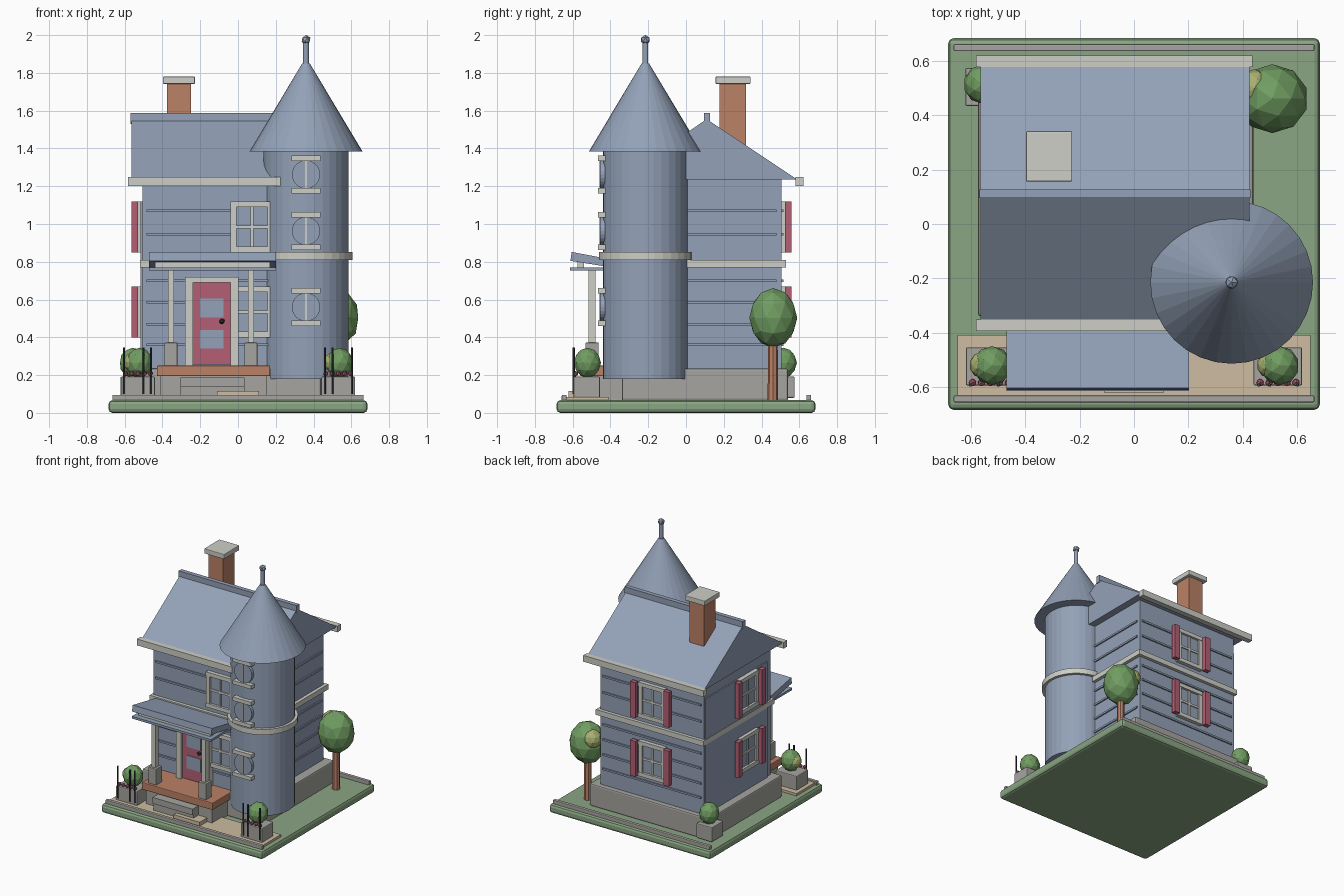
import bpy, bmesh, math
from mathutils import Matrix, Vector

cube = bpy.data.objects.get("Cube")
if cube:
    bpy.data.objects.remove(cube, do_unlink=True)


def material(name, srgb):
    rgb = [(c / 255) ** 2.2 for c in srgb]
    m = bpy.data.materials.new(name)
    m.use_nodes = True
    m.diffuse_color = (*rgb, 1)
    m.node_tree.nodes["Principled BSDF"].inputs["Base Color"].default_value = (*rgb, 1)
    return m


blue = material("slate blue", (146, 160, 182))
trim = material("pale trim", (205, 205, 198))
stone = material("grey stone", (164, 163, 158))
brick = material("brick orange", (186, 128, 102))
red = material("dusty red", (178, 96, 116))
dark = material("dark iron", (58, 60, 68))
lawn = material("lawn green", (137, 164, 130))
leaf = material("leaf green", (112, 156, 98))
lime = material("light leaf", (166, 174, 112))
sand = material("sand paving", (204, 187, 160))


def finish(name, bm, mat, bevel=0, matrix=Matrix()):
    bmesh.ops.recalc_face_normals(bm, faces=bm.faces)
    mesh = bpy.data.meshes.new(name)
    bm.to_mesh(mesh)
    bm.free()
    mesh.materials.append(mat)
    ob = bpy.data.objects.new(name, mesh)
    ob.matrix_world = matrix
    bpy.context.collection.objects.link(ob)
    if bevel:
        mod = ob.modifiers.new("bevel", "BEVEL")
        mod.width, mod.segments = bevel, 2
    return ob


def box(name, xs, ys, zs, mat, bevel=0, matrix=Matrix()):
    bm = bmesh.new()
    bmesh.ops.create_cube(bm, size=1)
    for v in bm.verts:
        v.co = Vector([(a + b) / 2 + c * (b - a) for c, (a, b) in zip(v.co, (xs, ys, zs))])
    return finish(name, bm, mat, bevel, matrix)


def column(name, x, y, zs, r1, r2, mat, sides=32, matrix=Matrix()):
    bm = bmesh.new()
    bmesh.ops.create_cone(bm, cap_ends=True, segments=sides, radius1=r1, radius2=r2, depth=zs[1] - zs[0])
    bmesh.ops.translate(bm, verts=bm.verts, vec=(x, y, sum(zs) / 2))
    return finish(name, bm, mat, 0, matrix)


def blob(name, loc, size, mat, detail=2):
    bm = bmesh.new()
    bmesh.ops.create_icosphere(bm, subdivisions=detail, radius=1)
    for v in bm.verts:
        v.co = Vector([p + c * s for p, c, s in zip(loc, v.co, size)])
    return finish(name, bm, mat)


def prism(name, xs, profile, mat):
    bm = bmesh.new()
    a, b = [[bm.verts.new((x, y, z)) for y, z in profile] for x in xs]
    bm.faces.new(a)
    bm.faces.new(b)
    n = len(profile)
    for i in range(n):
        j = (i + 1) % n
        bm.faces.new((a[i], a[j], b[j], b[i]))
    return finish(name, bm, mat)


def window(name, loc, turn, shutters):
    # Local frame faces -y, centred on the wall surface
    m = Matrix.Translation(loc) @ Matrix.Rotation(turn, 4, "Z")
    w, h, t = .112, .135, .03
    box(name + "_glass", (-w + t, w - t), (-.012, .01), (-h + t, h - t), blue, 0, m)
    for s, side in ((-1, "a"), (1, "b")):
        box(name + "_stile_" + side, sorted((s * w, s * (w - t))), (-.027, 0), (-h, h), trim, 0, m)
        box(name + "_rail_" + side, (-w, w), (-.03, 0), sorted((s * h, s * (h - t))), trim, 0, m)
        if shutters:
            box(name + "_shutter_" + side, sorted((s * .118, s * .165)), (-.053, -.02), (-h, h), red, 0, m)
    box(name + "_mullion", (-.008, .008), (-.02, 0), (-h, h), trim, 0, m)
    box(name + "_crossbar", (-w, w), (-.02, 0), (-.008, .008), trim, 0, m)


# Ground, paving and curbs
box("lawn_base", (-.685, .685), (-.685, .685), (0, .067), lawn, .02)
box("front_paving", (-.65, .65), (-.645, -.41), (.06, .085), sand)
for side, y in (("front", -.645), ("back", .65)):
    box(side + "_curb", (-.665, .665), (y - .013, y + .013), (.06, .095), stone, .005)

# House body, siding and belt
box("foundation", (-.575, .44), (-.34, .54), (.065, .235), stone, .01)
box("house_walls", (-.505, .37), (-.305, .505), (.2, 1.235), blue)
box("left_wall_panel", (-.515, -.5), (-.25, .5), (.235, 1.12), blue)
for i, z in enumerate((.36, .47, .585, .7, .945, 1.07)):
    box(f"siding_front_back_{i}", (-.485, .35), (-.315, .515), (z - .007, z + .007), blue)
    box(f"siding_right_{i}", (.3, .38), (-.28, .48), (z - .007, z + .007), blue)
box("belt_course", (-.518, .395), (-.33, .53), (.77, .81), trim)

# Main roof and chimney
prism("main_roof", (-.565, .425), [(-.365, 1.235), (.11, 1.555), (.59, 1.235)], blue)
box("roof_ridge", (-.57, .43), (.095, .128), (1.53, 1.587), blue)
for side, y in (("front", -.373), ("back", .6)):
    box(side + "_fascia", (-.582, .437), (y - .021, y + .021), (1.2, 1.248), trim)
box("chimney", (-.375, -.25), (.178, .317), (1.3, 1.745), brick)
box("chimney_cap", (-.398, -.228), (.157, .342), (1.742, 1.78), trim, .004)

# Corner tower
tx, ty = .36, -.215
column("tower", tx, ty, (.18, 1.39), .225, .225, blue)
column("tower_belt", tx, ty, (.81, .852), .246, .246, trim)
column("tower_roof", tx, ty, (1.383, 1.85), .3, .02, blue)
column("finial_stem", tx, ty, (1.84, 1.96), .015, .015, blue, 12)
blob("finial_ball", (tx, ty, 1.975), (.026, .026, .026), blue, 1)
for i, z in enumerate((.56, .963, 1.262)):
    m = Matrix.Translation((tx, ty - .225, z)) @ Matrix.Rotation(math.pi / 2, 4, "X")
    column(f"tower_window_{i}", 0, 0, (-.01, .014), .075, .075, blue, 24, m)
    box(f"tower_mullion_{i}", (tx - .005, tx + .005), (ty - .243, ty - .22), (z - .085, z + .085), trim)
    for s, part in ((1, "head"), (-1, "sill")):
        c = z + s * .086
        box(f"tower_window_{part}_{i}", (tx - .078, tx + .078), (ty - .252, ty - .19), (c - .014, c + .014), trim)

# Windows on the front, back and left walls
for floor, z in (("lower", .535), ("upper", .985)):
    window("front_" + floor + "_window", (.073, -.305, z), 0, False)
    window("back_" + floor + "_window", (-.08, .505, z), math.pi, True)
    window("left_" + floor + "_window", (-.51, 0, z), -math.pi / 2, True)

# Door
box("door", (-.238, -.038), (-.335, -.3), (.255, .69), red)
for i, z in enumerate((.39, .555)):
    box(f"door_pane_{i}", (-.2, -.078), (-.341, -.334), (z - .05, z + .05), blue)
for side, x in (("left", -.018), ("right", -.26)):
    box("door_jamb_" + side, (x - .021, x + .021), (-.35, -.3), (.25, .72), trim)
box("door_head", (-.28, 0), (-.345, -.3), (.69, .72), trim)
blob("door_knob", (-.085, -.35, .485), (.016, .016, .016), dark, 1)

# Porch
box("porch_deck", (-.43, .17), (-.55, -.3), (.195, .25), brick, .005)
box("porch_base", (-.41, .15), (-.53, -.3), (.07, .197), stone)
box("upper_step", (-.305, .035), (-.6, -.5), (.14, .187), stone)
box("lower_step", (-.305, .035), (-.59, -.5), (.08, .14), stone)
box("path_slab", (-.11, .11), (-.622, -.5), (.08, .115), sand)
for side, x in (("right", -.355), ("left", .068)):
    box("post_pedestal_" + side, (x - .034, x + .034), (-.532, -.462), (.24, .372), stone, .004)
    box("porch_post_" + side, (x - .016, x + .016), (-.515, -.48), (.37, .765), trim)
box("porch_header", (-.44, .17), (-.575, -.54), (.765, .81), trim)
box("porch_ceiling", (-.47, .2), (-.615, -.3), (.753, .77), blue)
prism("porch_roof", (-.47, .202), [(-.612, .805), (-.605, .852), (-.33, .8), (-.33, .76)], blue)

# Planters with bushes, flowers and iron stakes
for side, s in (("right", -1), ("left", 1)):
    x = s * .53
    box("planter_" + side, (x - .09, x + .09), (-.595, -.455), (.08, .192), stone, .006)
    blob("bush_" + side, (x + .007, -.522, .265), (.072, .072, .08), leaf)
    blob("bush_highlight_" + side, (x - .032, -.52, .268), (.045, .048, .05), lime)
    for i in range(5):
        blob(f"flower_{side}_{i}", (x - .065 + i * .033, -.585, .208), (.015, .015, .015), red, 1)
    for i, px in enumerate((.46, .5, .603)):
        column(f"stake_{side}_{i}", s * px, -.594, (.1, .345), .006, .006, dark, 8)
box("planter_back", (-.622, -.49), (.435, .575), (.08, .192), stone, .006)
blob("bush_back", (-.558, .515, .265), (.07, .072, .08), leaf)

# Tree
column("tree_trunk", .51, .46, (.06, .42), .028, .025, brick, 8)
blob("tree_crown", (.51, .462, .503), (.133, .127, .158), leaf)
blob("tree_crown_highlight", (.443, .5, .56), (.07, .07, .07), lime)
